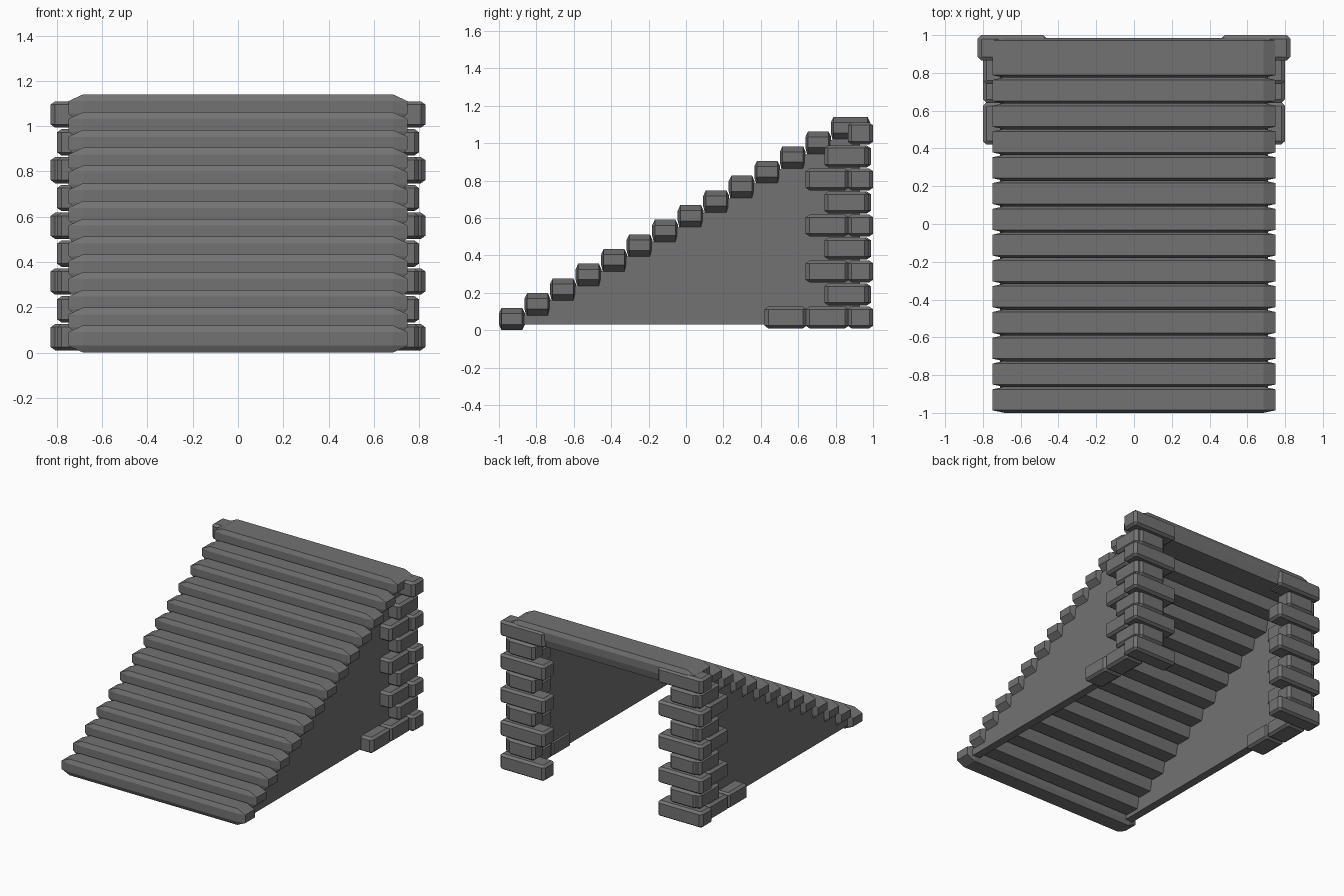
import bpy, bmesh

if "Cube" in bpy.data.objects:
    bpy.data.objects.remove(bpy.data.objects["Cube"])

stone = bpy.data.materials.new("grey stone")
stone.diffuse_color = (0.17, 0.17, 0.17, 1)
stone.use_nodes = True
stone.node_tree.nodes["Principled BSDF"].inputs["Base Color"].default_value = stone.diffuse_color


def finish(bm, name):
    bmesh.ops.recalc_face_normals(bm, faces=bm.faces)
    me = bpy.data.meshes.new(name)
    bm.to_mesh(me)
    bm.free()
    me.materials.append(stone)
    ob = bpy.data.objects.new(name, me)
    bpy.context.collection.objects.link(ob)
    return ob


def block(name, x, y, z, c, cz_low=None):
    """Box with chamfered edges; x, y, z are (low, high), c the chamfer per axis."""
    cx, cy, cz = c
    low = cz if cz_low is None else cz_low
    bm = bmesh.new()
    for i in (0, 1):
        for j in (0, 1):
            for k in (0, 1):
                ix = x[i] + (cx if i == 0 else -cx)
                iy = y[j] + (cy if j == 0 else -cy)
                iz = z[k] + (low if k == 0 else -cz)
                for p in ((x[i], iy, iz), (ix, y[j], iz), (ix, iy, z[k])):
                    bm.verts.new(p)
    bmesh.ops.convex_hull(bm, input=bm.verts)
    bmesh.ops.dissolve_limit(bm, angle_limit=0.01, verts=bm.verts, edges=bm.edges)
    return finish(bm, name)


# Stair treads, the top one deeper
N, RUN, RISE = 14, 0.1365, 0.0785
for n in range(N):
    y0 = -1 + n * RUN
    y1 = 0.985 if n == N - 1 else y0 + RUN + 0.002
    top = 0.12 + n * RISE
    block(f"step_{n + 1}", (-0.75, 0.75), (y0, y1), (max(0, top - 0.14), top),
          (0.065, 0.014, 0.03), 0.03 if n == 0 else 0.055)

# Side walls and corner piers
for s, side in ((1, "right"), (-1, "left")):
    def brick(name, x, y, z):
        xs = sorted((s * x[0], s * x[1]))
        block(f"{side}_{name}", xs, y, z, (0.02, 0.02, 0.014))

    bm = bmesh.new()
    profile = [(-0.9, 0.03), (0.93, 0.03), (0.93, 1.03), (0.8, 1.03), (-0.9, 0.06)]
    f = bm.faces.new([bm.verts.new((s * 0.65, y, z)) for y, z in profile])
    r = bmesh.ops.extrude_face_region(bm, geom=[f])
    bmesh.ops.translate(bm, vec=(s * 0.06, 0, 0),
                        verts=[v for v in r["geom"] if isinstance(v, bmesh.types.BMVert)])
    finish(bm, f"{side}_wall")

    # Alternating brick courses
    for k in range(9):
        z = (0.01 + k * 0.123, 0.126 + k * 0.123)
        if k % 2 == 0:
            brick(f"corner_brick_{k}", (0.46, 0.828), (0.865, 1.0), z)
            if k < 8:
                brick(f"side_brick_{k}", (0.64, 0.80), (0.64, 0.87), z)
        else:
            brick(f"side_brick_{k}", (0.64, 0.80), (0.74, 0.975), z)
            brick(f"back_brick_{k}", (0.55, 0.77), (0.86, 0.988), z)
    brick("foot_brick", (0.64, 0.80), (0.42, 0.645), (0.01, 0.126))
